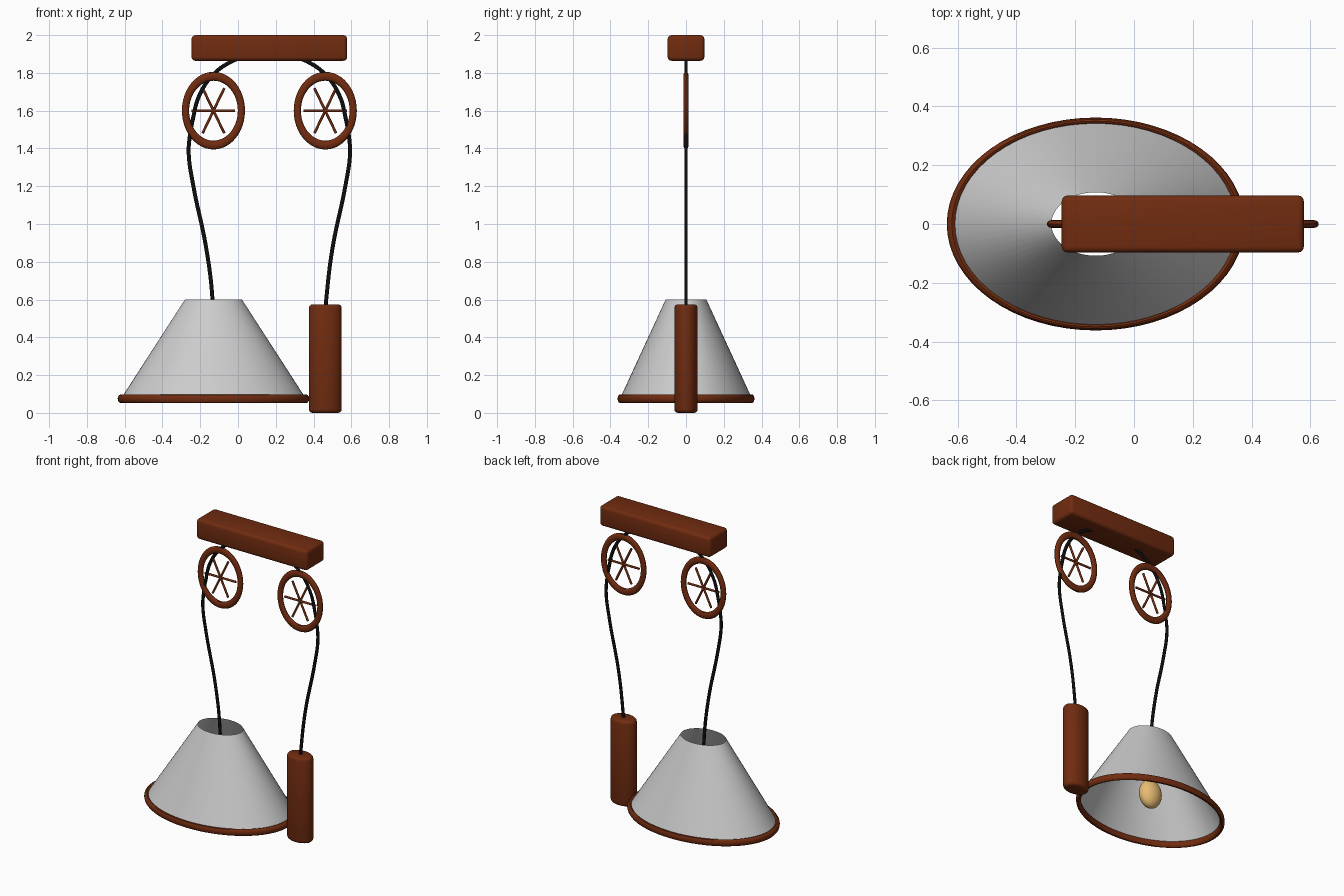
import bpy
import math

cube = bpy.data.objects.get("Cube")
if cube:
    bpy.data.objects.remove(cube, do_unlink=True)


def material(name, rgb, rough=0.5):
    m = bpy.data.materials.new(name)
    m.use_nodes = True
    m.diffuse_color = (*rgb, 1)
    bsdf = m.node_tree.nodes["Principled BSDF"]
    bsdf.inputs["Base Color"].default_value = (*rgb, 1)
    bsdf.inputs["Roughness"].default_value = rough
    return m


WOOD = material("brown wood", (0.165, 0.025, 0.005))
GREY = material("light grey", (0.6, 0.6, 0.6))
BLACK = material("black cord", (0.004, 0.004, 0.004))
AMBER = material("warm bulb", (0.8, 0.5, 0.17))

SHADE_X, WEIGHT_X = -0.13, 0.462     # the two hanging axes
MID_X = (SHADE_X + WEIGHT_X) / 2     # symmetry plane of pulleys and cords


def finish(name, mat, scale=(1, 1, 1), bevel=0):
    """Name, scale, colour, bevel and smooth the active object."""
    ob = bpy.context.object
    ob.name = name
    ob.scale = scale
    bpy.ops.object.transform_apply(location=False, rotation=True, scale=True)
    ob.data.materials.append(mat)
    if bevel:
        mod = ob.modifiers.new("rounded edges", "BEVEL")
        mod.width, mod.segments = bevel, 3
        mod.limit_method, mod.angle_limit = "ANGLE", math.radians(40)
        bpy.ops.object.modifier_apply(modifier=mod.name)
    bpy.ops.object.shade_smooth_by_angle(angle=math.radians(35))
    return ob


# Ceiling bar
bpy.ops.mesh.primitive_cube_add(size=1, location=(MID_X, 0, 1.932))
finish("ceiling_bar", WOOD, (0.824, 0.194, 0.136), bevel=0.02)

# Counterweight: oval cylinder
bpy.ops.mesh.primitive_cylinder_add(vertices=48, radius=1, depth=1,
                                    location=(WEIGHT_X, 0, 0.2875))
finish("counterweight", WOOD, (0.087, 0.062, 0.575), bevel=0.02)

# Lampshade: open oval cone with a rounded rim
bpy.ops.mesh.primitive_cone_add(vertices=64, radius1=0.35, radius2=0.108, depth=0.525,
                                end_fill_type="NOTHING", location=(SHADE_X, 0, 0.3375))
finish("lampshade", GREY, (1.4, 1, 1))
bpy.ops.mesh.primitive_torus_add(major_segments=64, minor_segments=12, major_radius=1,
                                 minor_radius=0.035, location=(SHADE_X, 0, 0.075))
finish("shade_rim", WOOD, (0.49, 0.35, 0.657))

# Bulb
bpy.ops.mesh.primitive_uv_sphere_add(segments=32, ring_count=16, radius=1,
                                     location=(SHADE_X, 0, 0.19))
finish("bulb", AMBER, (0.077, 0.057, 0.095))


# Pulley wheels: oval ring with three crossed bars
def pulley(side, x):
    bpy.ops.mesh.primitive_torus_add(major_segments=48, minor_segments=12, major_radius=0.148,
                                     minor_radius=0.019, location=(x, 0, 1.6))
    ring = bpy.context.object
    ring.rotation_euler = (math.pi / 2, 0, 0)
    bpy.ops.object.transform_apply(location=False, rotation=True, scale=False)
    finish(side + "_pulley_ring", WOOD, (1, 0.72, 1.23))
    for i in range(3):
        a = math.radians(60 * i)
        dx, dz = 0.115 * math.cos(a), 0.138 * math.sin(a)
        bpy.ops.mesh.primitive_cylinder_add(vertices=12, radius=0.007,
                                            depth=2 * math.hypot(dx, dz), location=(x, 0, 1.6),
                                            rotation=(0, math.atan2(dx, dz), 0))
        finish(f"{side}_pulley_spoke_{i + 1}", WOOD)


pulley("right", SHADE_X)
pulley("left", WEIGHT_X)

# Cords: one path, mirrored about the middle of the bar
PATH = [(-0.135, 0.6), (-0.167, 0.865), (-0.238, 1.21), (-0.261, 1.37), (-0.257, 1.45),
        (-0.24, 1.55), (-0.203, 1.685), (-0.125, 1.797), (-0.035, 1.86), (0.03, 1.885)]


def cord(name, points):
    curve = bpy.data.curves.new(name, "CURVE")
    curve.dimensions = "3D"
    curve.bevel_depth, curve.bevel_resolution = 0.011, 3
    curve.resolution_u, curve.use_fill_caps = 6, True
    spline = curve.splines.new("BEZIER")
    spline.bezier_points.add(len(points) - 1)
    for bp, (x, z) in zip(spline.bezier_points, points):
        bp.co = (x, 0, z)
        bp.handle_left_type = bp.handle_right_type = "AUTO"
    curve.materials.append(BLACK)
    ob = bpy.data.objects.new(name, curve)
    ob.scale.y = 0.75
    bpy.context.collection.objects.link(ob)


cord("shade_cord", [(SHADE_X, 0.27)] + PATH)
cord("counterweight_cord", [(2 * MID_X - x, z) for x, z in [(-0.131, 0.55)] + PATH])
